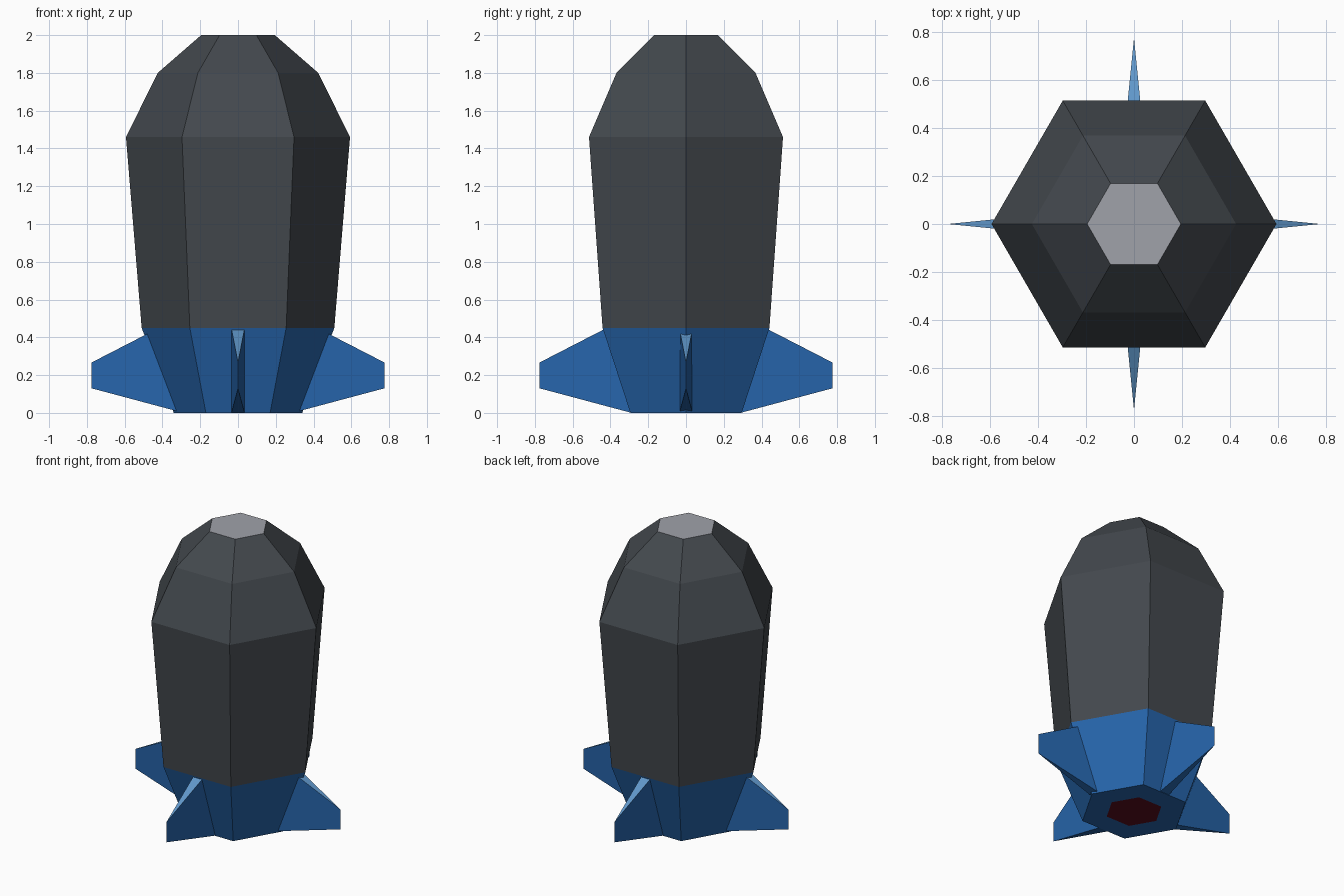
import bpy, bmesh, math

if "Cube" in bpy.data.objects:
    bpy.data.objects.remove(bpy.data.objects["Cube"])


def mat(name, rgb):
    m = bpy.data.materials.new(name)
    m.diffuse_color = (*rgb, 1)
    m.use_nodes = True
    m.node_tree.nodes["Principled BSDF"].inputs["Base Color"].default_value = m.diffuse_color
    return m


GREY = mat("dark_grey", (0.056, 0.065, 0.075))
LIGHT = mat("light_grey", (0.35, 0.36, 0.40))
BLUE = mat("blue", (0.020, 0.133, 0.42))
PALE = mat("pale_blue", (0.117, 0.31, 0.59))
RED = mat("dark_red", (0.10, 0.004, 0.013))


def finish(bm, name, mats):
    me = bpy.data.meshes.new(name)
    bm.to_mesh(me)
    bm.free()
    for m in mats:
        me.materials.append(m)
    ob = bpy.data.objects.new(name, me)
    bpy.context.collection.objects.link(ob)
    return ob


# Six-sided hull lofted from the nozzle up to the nose: (radius, height)
profile = [(0.18, 0), (0.34, 0), (0.51, 0.45), (0.593, 1.46), (0.425, 1.80), (0.195, 2.0)]
bm = bmesh.new()
rings = []
for r, z in profile:
    rings.append([bm.verts.new((r * math.cos(i * math.pi / 3), r * math.sin(i * math.pi / 3), z))
                  for i in range(6)])
for k in range(len(rings) - 1):
    a, b = rings[k], rings[k + 1]
    for i in range(6):
        j = (i + 1) % 6
        f = bm.faces.new((a[i], a[j], b[j], b[i]))
        f.material_index = 1 if k < 2 else 0      # blue tail, grey hull
nozzle = bm.faces.new(rings[0])
nozzle.material_index = 3
nose = bm.faces.new(rings[-1])
nose.material_index = 2
bmesh.ops.recalc_face_normals(bm, faces=bm.faces)
finish(bm, "rocket_hull", [GREY, BLUE, LIGHT, RED])

# Four wedge fins: wide root inside the hull, sharp vertical outer edge
for n in range(4):
    bm = bmesh.new()
    w = 0.035
    top = [bm.verts.new(p) for p in ((0.425, -w, 0.447), (0.425, w, 0.447), (0.775, 0, 0.267))]
    low = [bm.verts.new(p) for p in ((0.288, -w, 0.0), (0.288, w, 0.0), (0.775, 0, 0.13))]
    cap = bm.faces.new(top)
    cap.material_index = 1                        # pale upper edge
    bm.faces.new(low[::-1])
    for i in range(3):
        j = (i + 1) % 3
        bm.faces.new((low[i], low[j], top[j], top[i]))
    bmesh.ops.recalc_face_normals(bm, faces=bm.faces)
    fin = finish(bm, f"fin_{n + 1}", [BLUE, PALE])
    fin.rotation_euler.z = n * math.pi / 2
